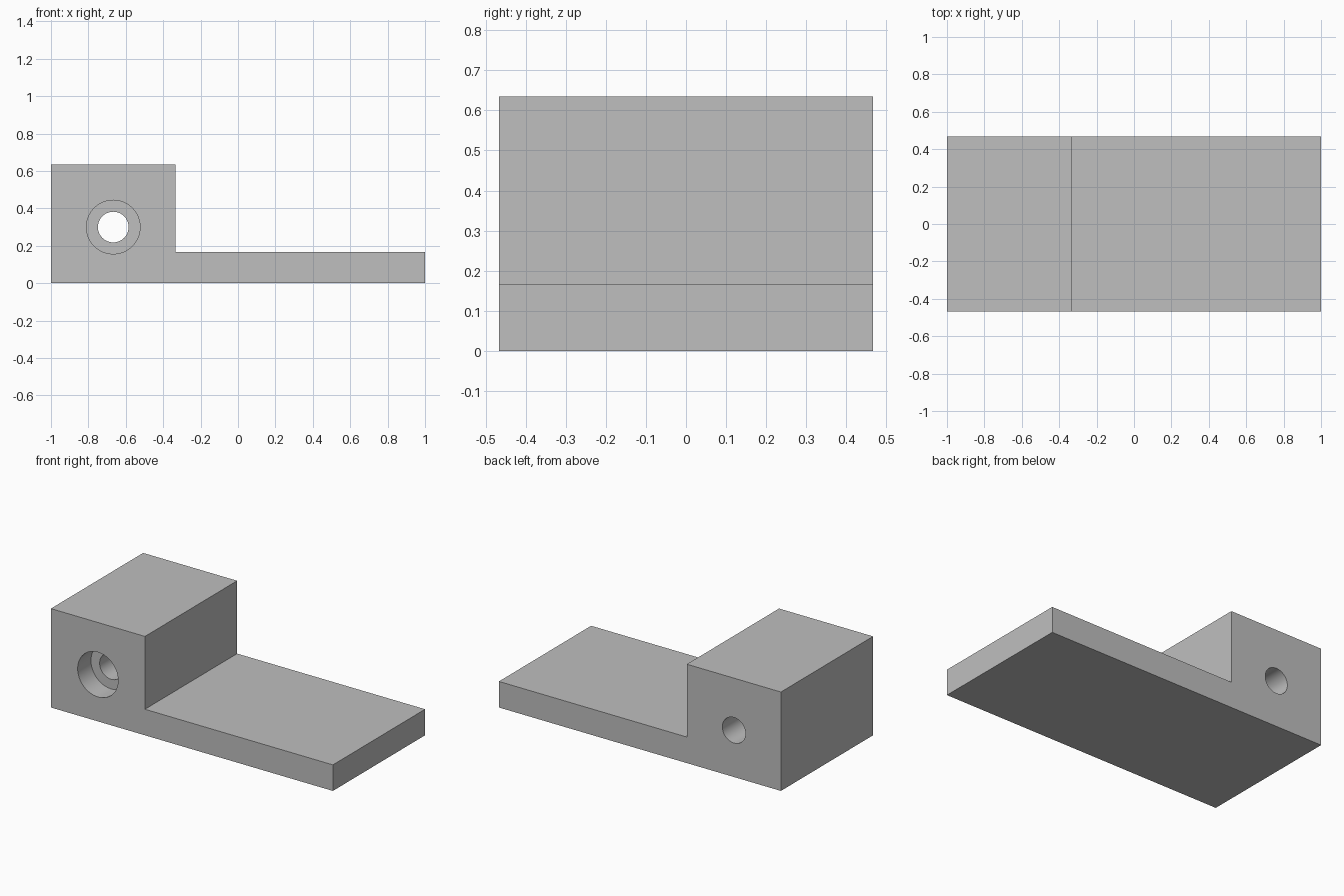
import bpy
import math

cube = bpy.data.objects.get("Cube")
if cube:
    bpy.data.objects.remove(cube, do_unlink=True)

WIDTH = 0.934          # depth along y
FRONT = -WIDTH / 2
HOLE_X, HOLE_Z = -0.667, 0.30

grey = bpy.data.materials.new("plain grey")
grey.use_nodes = True
colour = (0.52, 0.52, 0.52, 1)
grey.diffuse_color = colour
grey.node_tree.nodes["Principled BSDF"].inputs["Base Color"].default_value = colour


def extrude_profile(name, points):
    """Closed x-z profile swept from front to back."""
    n = len(points)
    verts = [(x, y, z) for y in (FRONT, -FRONT) for x, z in points]
    faces = [tuple(range(n)), tuple(reversed(range(n, 2 * n)))]
    faces += [(i, i + n, (i + 1) % n + n, (i + 1) % n) for i in range(n)]
    mesh = bpy.data.meshes.new(name)
    mesh.from_pydata(verts, [], faces)
    obj = bpy.data.objects.new(name, mesh)
    bpy.context.collection.objects.link(obj)
    mesh.materials.append(grey)
    return obj


def bore(body, name, radius, y_start, y_end):
    """Cut a round hole along y through the body."""
    bpy.ops.mesh.primitive_cylinder_add(
        vertices=64, radius=radius, depth=y_end - y_start,
        location=(HOLE_X, (y_start + y_end) / 2, HOLE_Z),
        rotation=(math.pi / 2, 0, 0))
    cutter = bpy.context.object
    cutter.name = name
    cutter.data.materials.append(grey)
    cut = body.modifiers.new(name, 'BOOLEAN')
    cut.operation = 'DIFFERENCE'
    cut.solver = 'EXACT'
    cut.object = cutter
    bpy.context.view_layer.objects.active = body
    bpy.ops.object.modifier_apply(modifier=cut.name)
    bpy.data.objects.remove(cutter, do_unlink=True)


# L-shaped body: tall block on one side, flat plate on the other
bracket = extrude_profile("bracket_body", [
    (-1, 0), (1, 0), (1, 0.167), (-0.333, 0.167), (-0.333, 0.634), (-1, 0.634)])

# Through hole with a wider counterbore at the front
bore(bracket, "through_hole", 0.082, FRONT - 0.1, -FRONT + 0.1)
bore(bracket, "counterbore", 0.1435, FRONT - 0.1, FRONT + 0.135)

# Smooth hole walls, sharp edges elsewhere
bpy.ops.object.select_all(action='DESELECT')
bracket.select_set(True)
bpy.context.view_layer.objects.active = bracket
bpy.ops.object.shade_smooth_by_angle(angle=math.radians(30))
